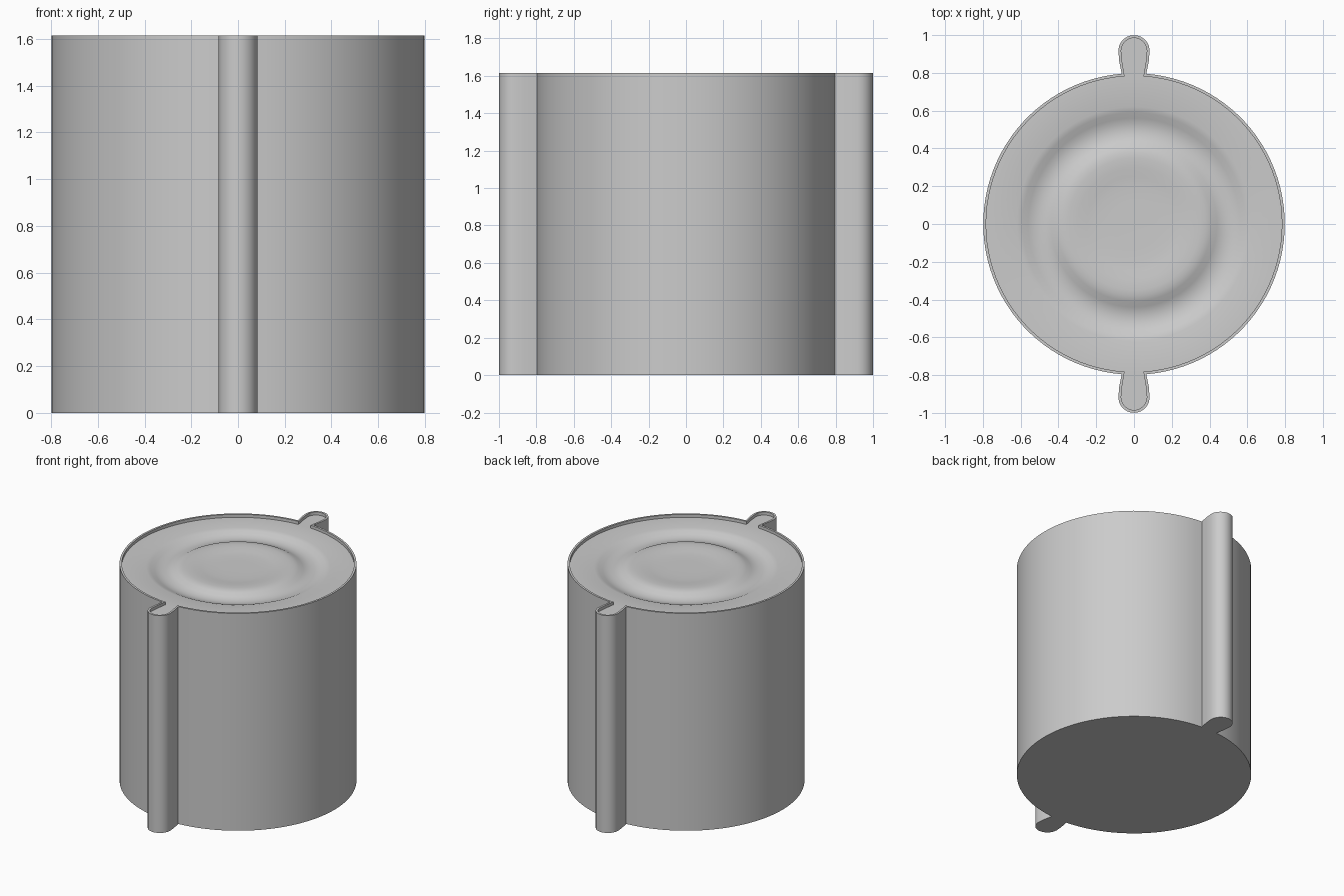
import bpy, bmesh, math

if "Cube" in bpy.data.objects:
    bpy.data.objects.remove(bpy.data.objects["Cube"])

H, WALL, RECESS, SEG = 1.615, 0.015, 0.022, 96

grey = bpy.data.materials.new("plain grey")
grey.diffuse_color = (0.6, 0.6, 0.6, 1)
grey.use_nodes = True
grey.node_tree.nodes["Principled BSDF"].inputs["Base Color"].default_value = grey.diffuse_color


def outline(inset):
    """Round body with a bulb-ended tab at front and back, shrunk by inset."""
    r, neck, bulb = 0.798 - inset, 0.065 - inset, 0.083 - inset
    a0 = math.asin(neck / r)
    n = 48
    half = []
    for i in range(n + 1):                      # right-hand body arc
        a = -math.pi / 2 + a0 + (math.pi - 2 * a0) * i / n
        half.append((r * math.cos(a), r * math.sin(a)))
    half.append(((neck + bulb) / 2 + 0.004, 0.86))
    for i in range(12):                         # rounded tab end
        a = math.pi * i / 11
        half.append((bulb * math.cos(a), 0.917 + bulb * math.sin(a)))
    half.append((-(neck + bulb) / 2 - 0.004, 0.86))
    return half + [(-x, -y) for x, y in half]   # half-turn copy


bm = bmesh.new()


def ring(points, z):
    return [bm.verts.new((x, y, z)) for x, y in points]


def circle(r):
    return [(r * math.cos(2 * math.pi * i / SEG), r * math.sin(2 * math.pi * i / SEG))
            for i in range(SEG)]


def join(a, b):
    for i in range(len(a)):
        j = (i + 1) % len(a)
        bm.faces.new((a[i], a[j], b[j], b[i]))


def loop_edges(vs):
    return [bm.edges.get((vs[i], vs[(i + 1) % len(vs)])) for i in range(len(vs))]


# outer wall, rim and shallow inner wall
floor_z = H - RECESS
rings = [ring(outline(0), 0), ring(outline(0), H),
         ring(outline(WALL), H), ring(outline(WALL), floor_z)]
for a, b in zip(rings, rings[1:]):
    join(a, b)
bm.faces.new(rings[0][::-1])

# recessed lid with a round groove and a dished middle
profile = [(0.62, 0), (0.59, -0.008), (0.56, -0.022), (0.53, -0.031), (0.50, -0.034),
           (0.47, -0.031), (0.44, -0.022), (0.41, -0.006), (0.38, 0.002), (0.35, 0.004),
           (0.30, 0.002), (0.25, -0.004), (0.20, -0.008), (0.12, -0.009)]
lid = [ring(circle(r), floor_z + dz) for r, dz in profile]
for a, b in zip(lid, lid[1:]):
    join(a, b)
bm.faces.new(lid[-1])

# flat area between the groove and the inner wall
bmesh.ops.triangle_fill(bm, use_beauty=True, use_dissolve=False, normal=(0, 0, 1),
                        edges=loop_edges(rings[3]) + loop_edges(lid[0]))
bmesh.ops.recalc_face_normals(bm, faces=bm.faces)

mesh = bpy.data.meshes.new("tabbed_drum")
bm.to_mesh(mesh)
bm.free()
mesh.materials.append(grey)
drum = bpy.data.objects.new("tabbed_drum", mesh)
bpy.context.collection.objects.link(drum)
bpy.context.view_layer.objects.active = drum
drum.select_set(True)
bpy.ops.object.shade_smooth_by_angle(angle=math.radians(30))
